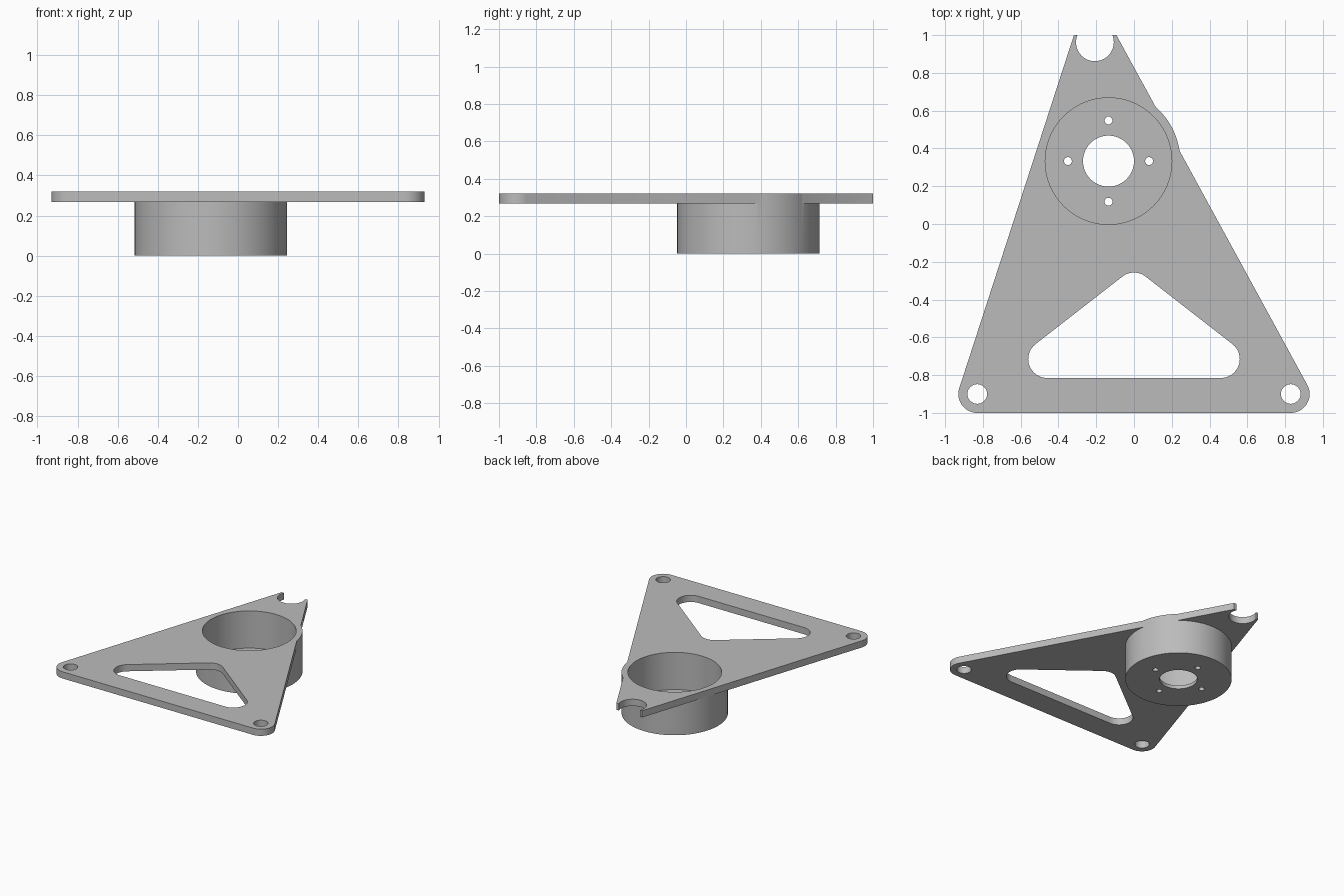
import bpy
import bmesh
from math import radians, cos, sin

cube = bpy.data.objects.get("Cube")
if cube:
    bpy.data.objects.remove(cube, do_unlink=True)

PLATE_BOTTOM, TOP, FLOOR = 0.267, 0.32, 0.027
CUP = (-0.135, 0.333)
LOW, HIGH = -0.2, 0.6          # cutter extent through the whole part

grey = bpy.data.materials.new("plain grey")
grey.use_nodes = True
colour = (0.5, 0.5, 0.5, 1)
grey.diffuse_color = colour
grey.node_tree.nodes["Principled BSDF"].inputs["Base Color"].default_value = colour


def arc(centre, radius, start, end, steps=16):
    """Points along an arc, angles in degrees."""
    angles = [radians(start + (end - start) * i / steps) for i in range(steps + 1)]
    return [(centre[0] + radius * cos(a), centre[1] + radius * sin(a)) for a in angles]


def circle(centre, radius, steps=48):
    return arc(centre, radius, 0, 360, steps)[:-1]


def prism(name, outline, z0, z1):
    """Extrude a counter-clockwise outline between two heights."""
    bm = bmesh.new()
    face = bm.faces.new([bm.verts.new((x, y, z0)) for x, y in outline])
    top = bmesh.ops.extrude_face_region(bm, geom=[face])["geom"]
    verts = [v for v in top if isinstance(v, bmesh.types.BMVert)]
    bmesh.ops.translate(bm, verts=verts, vec=(0, 0, z1 - z0))
    bmesh.ops.recalc_face_normals(bm, faces=bm.faces)
    mesh = bpy.data.meshes.new(name)
    bm.to_mesh(mesh)
    bm.free()
    mesh.materials.append(grey)
    obj = bpy.data.objects.new(name, mesh)
    bpy.context.collection.objects.link(obj)
    return obj


# Triangular plate with two rounded front corners and a cropped back corner
corners = [(-0.83, -0.9), (0.83, -0.9)]
outline = (arc(corners[0], 0.1, 162, 270) + arc(corners[1], 0.1, 270, 388.6)
           + [(-0.093, 1), (-0.318, 1)])
bracket = prism("mounting_bracket", outline, PLATE_BOTTOM, TOP)

# Round cup that hangs below the plate
cup = prism("cup_body", circle(CUP, 0.38, 96), 0, TOP)

# Cutters: cup bore, floor hole, back notch, rounded triangular window
cutters = [
    prism("bore_cutter", circle(CUP, 0.335, 96), FLOOR, HIGH),
    prism("floor_hole_cutter", circle(CUP, 0.135), LOW, HIGH),
    prism("notch_cutter", circle((-0.207, 0.962), 0.1), LOW, HIGH),
    prism("window_cutter",
          arc((0.46, -0.715), 0.1, -90, 52) + arc((0, -0.357), 0.1, 52, 128)
          + arc((-0.46, -0.715), 0.1, 128, 270), LOW, HIGH),
]
# Corner bolt holes and the four small screw holes in the cup floor
for c in corners:
    cutters.append(prism("bolt_hole_cutter", circle(c, 0.052, 32), LOW, HIGH))
for dx, dy in [(1, 0), (0, 1), (-1, 0), (0, -1)]:
    spot = (CUP[0] + 0.215 * dx, CUP[1] + 0.215 * dy)
    cutters.append(prism("screw_hole_cutter", circle(spot, 0.021, 24), LOW, HIGH))

for tool in [cup] + cutters:
    mod = bracket.modifiers.new(tool.name, 'BOOLEAN')
    mod.operation = 'UNION' if tool is cup else 'DIFFERENCE'
    mod.solver = 'EXACT'
    mod.object = tool

# Bake the cuts, then drop the helpers
bpy.context.view_layer.update()
baked = bpy.data.meshes.new_from_object(
    bracket.evaluated_get(bpy.context.evaluated_depsgraph_get()))
bracket.modifiers.clear()
bracket.data = baked
for tool in [cup] + cutters:
    bpy.data.objects.remove(tool, do_unlink=True)

# Smooth round walls, crisp rims
bpy.ops.object.select_all(action='DESELECT')
bracket.select_set(True)
bpy.context.view_layer.objects.active = bracket
bpy.ops.object.shade_smooth_by_angle(angle=radians(30))
